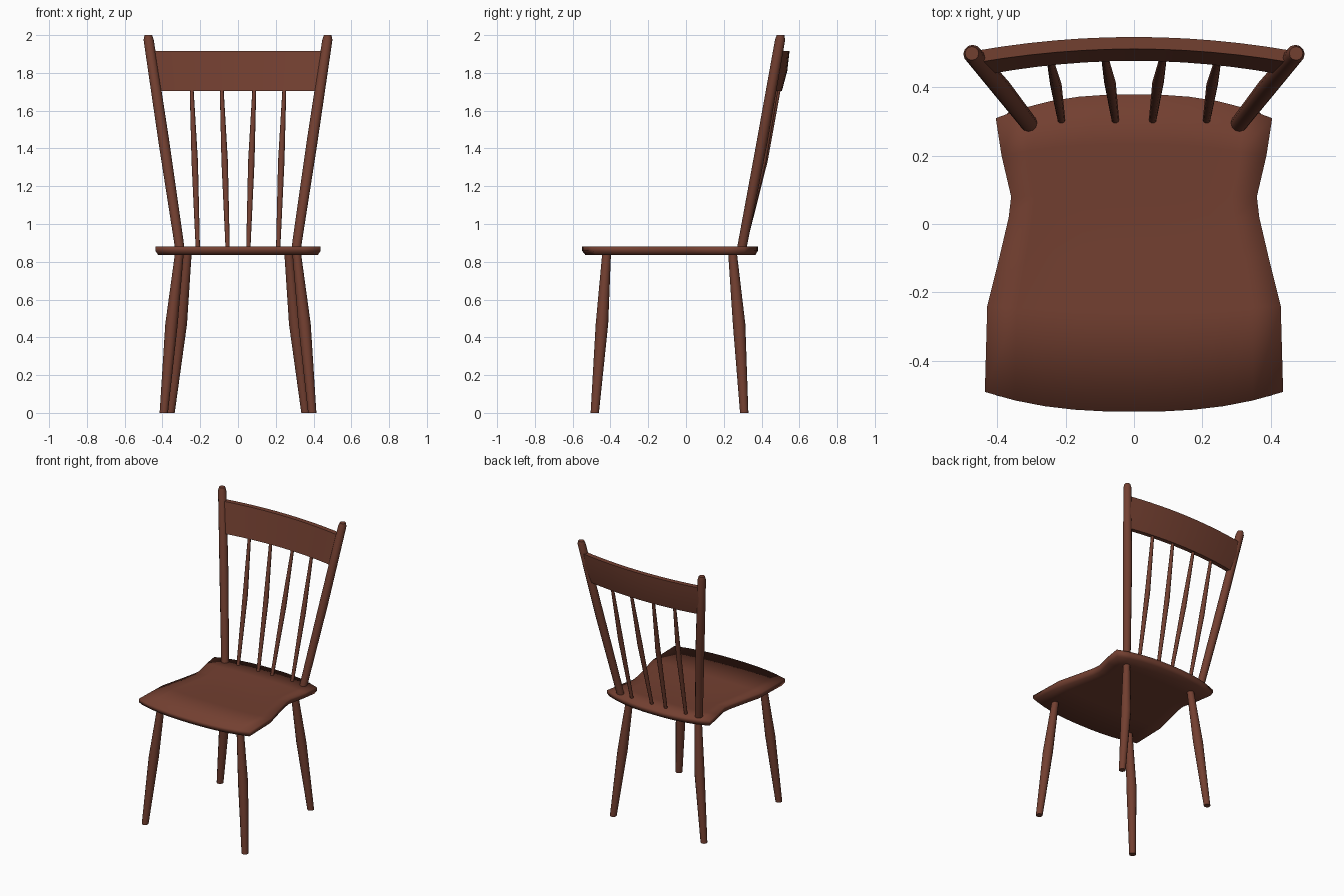
import bpy, bmesh, math

if "Cube" in bpy.data.objects:
    bpy.data.objects.remove(bpy.data.objects["Cube"])

wood = bpy.data.materials.new("reddish brown wood")
wood.diffuse_color = (0.17, 0.05, 0.03, 1)
wood.use_nodes = True
wood.node_tree.nodes["Principled BSDF"].inputs["Base Color"].default_value = wood.diffuse_color


def finish(name, bm, angle=None):
    bmesh.ops.recalc_face_normals(bm, faces=bm.faces)
    me = bpy.data.meshes.new(name)
    bm.to_mesh(me)
    bm.free()
    me.materials.append(wood)
    ob = bpy.data.objects.new(name, me)
    bpy.context.collection.objects.link(ob)
    bpy.ops.object.select_all(action='DESELECT')
    ob.select_set(True)
    bpy.context.view_layer.objects.active = ob
    if angle is None:
        bpy.ops.object.shade_smooth()
    else:
        bpy.ops.object.shade_smooth_by_angle(angle=math.radians(angle))
    return ob


def turned(name, stations, sides=12):
    """Turned stick lofted through horizontal rings (x, y, z, radius)."""
    bm = bmesh.new()
    rings = []
    for x, y, z, r in stations:
        rings.append([bm.verts.new((x + r * math.cos(2 * math.pi * i / sides),
                                    y + r * math.sin(2 * math.pi * i / sides), z))
                      for i in range(sides)])
    for a, b in zip(rings, rings[1:]):
        for i in range(sides):
            j = (i + 1) % sides
            bm.faces.new((a[i], a[j], b[j], b[i]))
    bm.faces.new(rings[0])
    bm.faces.new(rings[-1])
    return finish(name, bm, 40)


# seat: grid with waisted sides, bowed front and back, shallow dish, chamfered underside
rows = [(-0.55, 0.058, 0.437), (-0.255, 0.015, 0.43), (-0.1, 0.0, 0.395),
        (0.02, 0.0, 0.367), (0.08, 0.0, 0.36), (0.23, -0.03, 0.388), (0.38, -0.07, 0.405)]
N = 10
bm = bmesh.new()
top, mid, low = [], [], []
for k, (yc, drop, half) in enumerate(rows):
    t, m, l = [], [], []
    for i in range(N + 1):
        u = 2 * i / N - 1
        x, y = u * half, yc + drop * abs(u) ** 2.5
        dip = 0.013 * (1 - u ** 4) * math.sin(math.pi * k / (len(rows) - 1))
        t.append(bm.verts.new((x, y, 0.88 - dip)))
        edge = k in (0, len(rows) - 1) or i in (0, N)
        m.append(bm.verts.new((x, y, 0.858)) if edge else None)
        l.append(bm.verts.new((x * 0.97, y * 0.97, 0.837)))
    top.append(t)
    mid.append(m)
    low.append(l)
K = len(rows) - 1
for k in range(K):
    for i in range(N):
        for g in (top, low):
            bm.faces.new((g[k][i], g[k][i + 1], g[k + 1][i + 1], g[k + 1][i]))
loop = ([(0, i) for i in range(N)] + [(k, N) for k in range(K)]
        + [(K, i) for i in range(N, 0, -1)] + [(k, 0) for k in range(K, 0, -1)])
for (a, b), (c, d) in zip(loop, loop[1:] + loop[:1]):
    for g, h in ((top, mid), (mid, low)):
        bm.faces.new((g[a][b], g[c][d], h[c][d], h[a][b]))
finish("seat", bm)

# crest rail: leaning section swept along a shallow bow, slightly rounded at the back
section = [(0.478, 1.705), (0.513, 1.915), (0.548, 1.915), (0.536, 1.81), (0.508, 1.705)]
bm = bmesh.new()
rings = []
for i in range(13):
    u = i / 6 - 1
    rings.append([bm.verts.new((u * (0.432 + (z - 1.705) * 0.14), y - 0.04 * u * u, z))
                  for y, z in section])
for a, b in zip(rings, rings[1:]):
    for i in range(5):
        j = (i + 1) % 5
        bm.faces.new((a[i], a[j], b[j], b[i]))
bm.faces.new(rings[0])
bm.faces.new(rings[-1])
finish("crest_rail", bm, 40)

for side, s in (("left", -1), ("right", 1)):
    # back posts
    turned(f"back_post_{side}", [(s * 0.305, 0.291, 0.85, 0.025), (s * 0.39, 0.4, 1.42, 0.029),
                                 (s * 0.473, 0.498, 1.975, 0.027), (s * 0.475, 0.5, 2.0, 0.02)])
    # splayed legs, thickest in the middle
    turned(f"front_leg_{side}", [(s * 0.393, -0.483, 0, 0.022), (s * 0.352, -0.445, 0.47, 0.033),
                                 (s * 0.31, -0.42, 0.85, 0.023)])
    turned(f"rear_leg_{side}", [(s * 0.357, 0.308, 0, 0.022), (s * 0.303, 0.281, 0.47, 0.033),
                                (s * 0.268, 0.246, 0.85, 0.023)])
    # back spindles
    for name, x0, x1, y1 in (("inner", 0.054, 0.087, 0.495), ("outer", 0.212, 0.246, 0.482)):
        turned(f"{name}_spindle_{side}", [(s * x0, 0.3, 0.85, 0.011),
                                          (s * (x0 + x1) / 2, (0.3 + y1) / 2 + 0.018, 1.33, 0.017),
                                          (s * x1, y1, 1.73, 0.01)], 10)
